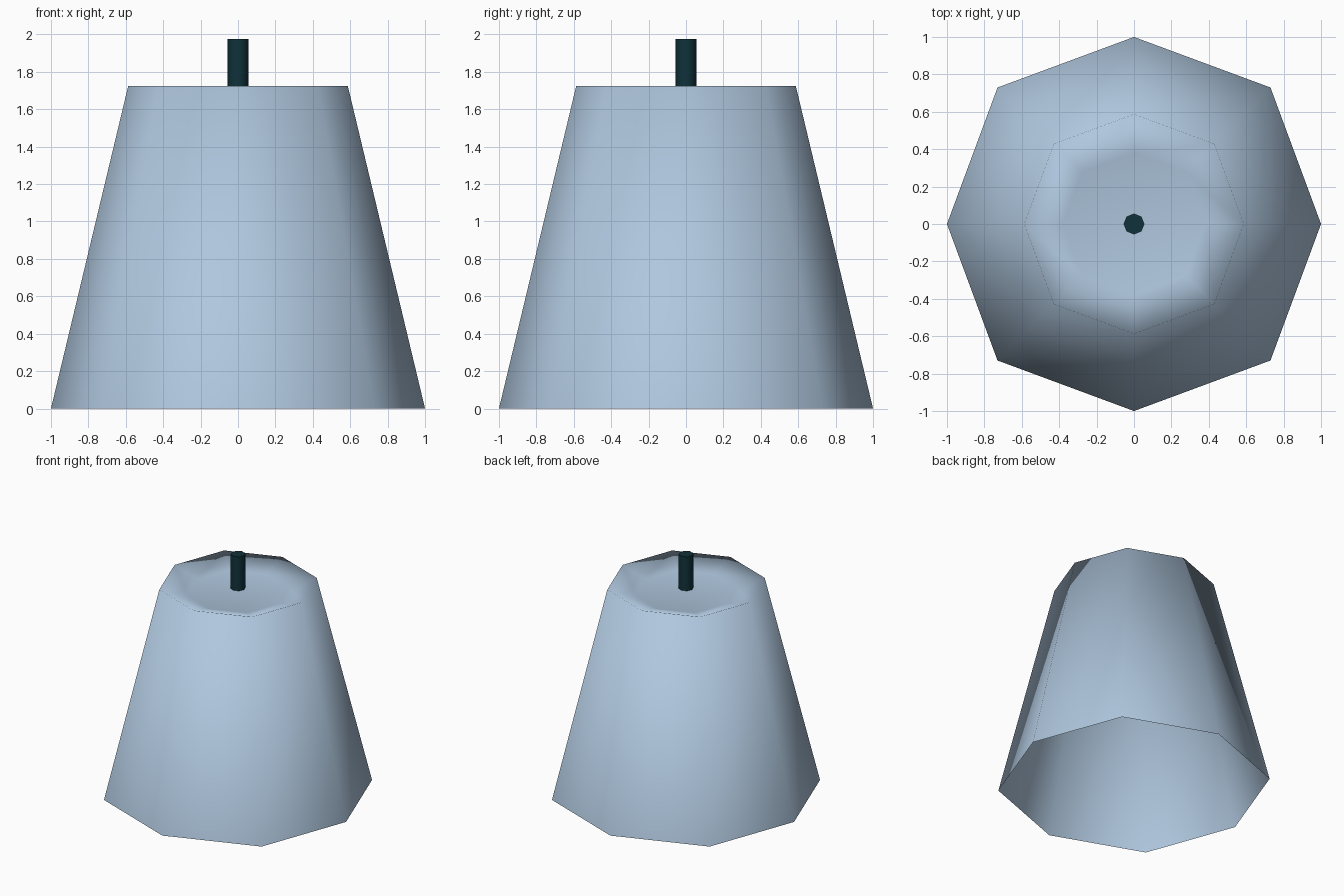
import bpy, bmesh, math

if "Cube" in bpy.data.objects:
    bpy.data.objects.remove(bpy.data.objects["Cube"])


def material(name, rgb):
    m = bpy.data.materials.new(name)
    m.diffuse_color = (*rgb, 1.0)
    m.use_nodes = True
    m.node_tree.nodes["Principled BSDF"].inputs["Base Color"].default_value = m.diffuse_color
    return m


def finish(name, bm, mat):
    bmesh.ops.recalc_face_normals(bm, faces=bm.faces)
    for f in bm.faces:
        f.smooth = True
    mesh = bpy.data.meshes.new(name)
    bm.to_mesh(mesh)
    bm.free()
    mesh.materials.append(mat)
    ob = bpy.data.objects.new(name, mesh)
    bpy.context.collection.objects.link(ob)
    return ob


def ring(bm, r, z, n=8, bulge=1.0):
    # every second corner may sit slightly further out
    pts = []
    for i in range(n):
        a = 2 * math.pi * i / n
        k = r * (bulge if i % 2 else 1.0)
        pts.append(bm.verts.new((k * math.cos(a), k * math.sin(a), z)))
    return pts


def bridge(bm, a, b):
    n = len(a)
    for i in range(n):
        j = (i + 1) % n
        bm.faces.new((a[i], a[j], b[j], b[i]))


blue = material("pale blue grey", (0.43, 0.57, 0.73))
teal = material("dark teal", (0.005, 0.032, 0.042))

# Tapered shade, open below, with a shallow dished top rising to the centre
bm = bmesh.new()
rings = [ring(bm, r, z, 8, 1.032) for r, z in
         ((1.0, 0.0), (0.587, 1.725), (0.38, 1.66))]
for a, b in zip(rings, rings[1:]):
    bridge(bm, a, b)
tip = bm.verts.new((0, 0, 1.695))
for i in range(8):
    bm.faces.new((rings[-1][i], rings[-1][(i + 1) % 8], tip))
finish("shade", bm, blue)

# Thin stem standing on the top
bm = bmesh.new()
low, high = ring(bm, 0.056, 1.68), ring(bm, 0.056, 1.975)
bridge(bm, low, high)
bm.faces.new(high)
bm.faces.new(low)
stem = finish("stem", bm, teal)
bpy.context.view_layer.objects.active = stem
stem.select_set(True)
bpy.ops.object.shade_smooth_by_angle(angle=math.radians(50))
